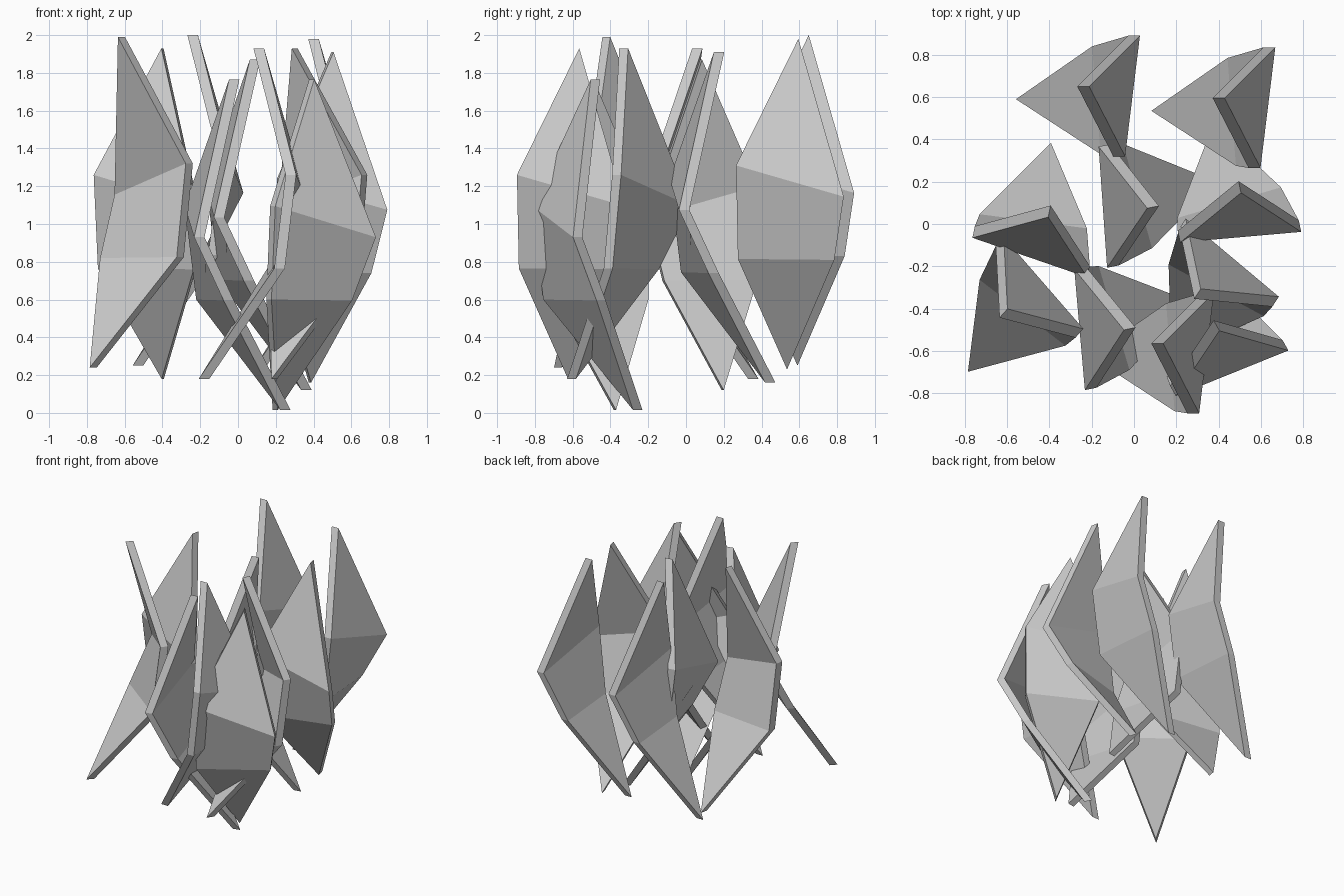
import bpy, bmesh
from math import radians
from mathutils import Matrix

if "Cube" in bpy.data.objects:
    bpy.data.objects.remove(bpy.data.objects["Cube"])

# Folded shard outline, measured from its upper tip, facing +x
OUTLINE = [(0, 0, 0), (0.17, -0.33, -0.67), (0.11, -0.32, -1.165),
           (-0.29, -0.06, -1.75), (0.07, 0.19, -1.17), (0.24, 0.24, -0.835)]
FOLDS = [(0, 1, 5), (1, 2, 4, 5), (2, 3, 4)]
HALF = 0.028  # half thickness


def shard_mesh():
    bm = bmesh.new()
    front = [bm.verts.new((x + HALF, y, z)) for x, y, z in OUTLINE]
    back = [bm.verts.new((x - HALF, y, z)) for x, y, z in OUTLINE]
    for f in FOLDS:
        bm.faces.new([front[i] for i in f])
        bm.faces.new([back[i] for i in reversed(f)])
    n = len(OUTLINE)
    for i in range(n):
        j = (i + 1) % n
        bm.faces.new([front[i], back[i], back[j], front[j]])
    bmesh.ops.recalc_face_normals(bm, faces=bm.faces)
    me = bpy.data.meshes.new("shard")
    bm.to_mesh(me)
    bm.free()
    return me


# Upper tip position and turn about z of every shard
SHARDS = [
    (-0.24, 0.65, 2.00, 0), (0.40, 0.595, 1.98, 0),          # back pair
    (-0.40, 0.06, 1.93, -102), (0.09, 0.08, 1.87, 191),      # middle row
    (0.50, 0.175, 1.91, -78),
    (-0.617, -0.422, 1.99, 48), (-0.02, -0.495, 1.765, 192), # front row
    (0.30, -0.33, 1.93, 57), (0.39, -0.48, 1.765, -61),
    (0.11, -0.565, 1.93, 0),
]
mesh = shard_mesh()
for k, (x, y, z, a) in enumerate(SHARDS):
    ob = bpy.data.objects.new(f"shard_{k + 1}", mesh)
    ob.matrix_world = Matrix.Translation((x, y, z)) @ Matrix.Rotation(radians(a), 4, 'Z')
    bpy.context.collection.objects.link(ob)
